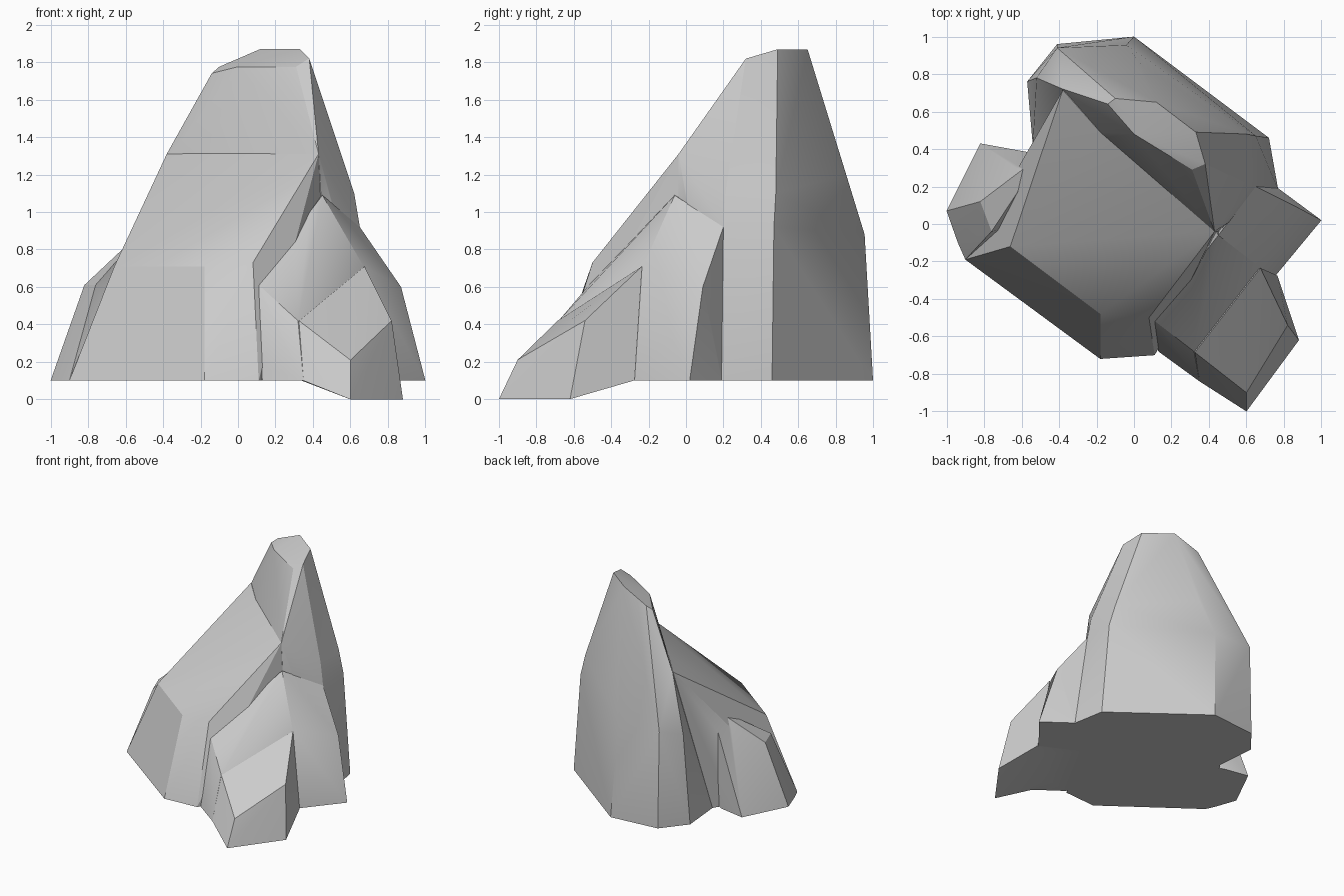
import bpy, bmesh
from math import radians

FLOOR = 0.1


def hull(name, upper, base):
    """Faceted boulder: convex skin around upper corners and a footprint on the floor."""
    bm = bmesh.new()
    for p in upper + [(x, y, FLOOR) for x, y in base]:
        bm.verts.new(p)
    res = bmesh.ops.convex_hull(bm, input=bm.verts[:])
    junk = {g for g in res["geom_interior"] + res["geom_unused"] if isinstance(g, bmesh.types.BMVert)}
    bmesh.ops.delete(bm, geom=list(junk), context='VERTS')
    bmesh.ops.recalc_face_normals(bm, faces=bm.faces[:])
    me = bpy.data.meshes.new(name)
    bm.to_mesh(me)
    bm.free()
    ob = bpy.data.objects.new(name, me)
    bpy.context.collection.objects.link(ob)
    return ob


# tall spire at the back
rock = hull("rock", [
    (0.12, 0.65, 1.87), (0.33, 0.49, 1.87), (0.38, 0.32, 1.82), (0.31, 0.29, 1.775),
    (0.0, 0.48, 1.775), (-0.10, 0.67, 1.775), (-0.14, 0.64, 1.74),
    (0.43, -0.04, 1.31), (-0.18, 0.49, 1.31), (-0.38, 0.72, 1.31),
    (0.62, 0.21, 1.10), (0.60, 0.48, 1.10), (0.65, 0.20, 0.92), (0.65, 0.47, 0.92),
    (0.04, 0.85, 1.20), (-0.04, 0.955, 0.88), (-0.41, 0.94, 0.90), (-0.52, 0.78, 0.85)],
    [(0.77, 0.18), (0.72, 0.46), (0.0, 1.0), (-0.41, 0.96), (-0.57, 0.76),
     (-0.54, 0.42), (0.50, -0.04)])

# sloping front slab
slope = hull("front_slab", [
    (0.43, -0.04, 1.31), (-0.18, 0.49, 1.312), (-0.38, 0.715, 1.31), (-0.48, 0.42, 1.06),
    (-0.66, -0.12, 0.71), (-0.18, -0.48, 0.71), (0.08, -0.50, 0.73)],
    [(-0.90, -0.19), (-0.18, -0.72), (0.11, -0.70), (0.12, -0.53), (0.50, 0.0),
     (0.3, 0.5), (-0.54, 0.42)])

# right shoulder
shoulder = hull("right_shoulder", [
    (0.45, -0.06, 1.09), (0.65, 0.20, 0.92), (0.87, 0.09, 0.60), (0.67, -0.23, 0.71)],
    [(1.0, 0.02), (0.77, 0.19), (0.76, -0.27), (0.40, -0.10), (0.40, 0.15)])

# upper step of the boulder at front right
step = hull("front_upper_step", [
    (0.45, -0.06, 1.09), (0.28, -0.28, 0.86), (0.10, -0.51, 0.62), (0.67, -0.23, 0.71),
    (0.32, -0.68, 0.42), (0.41, 0.01, 1.05)],
    [(0.105, -0.52), (0.13, -0.68), (0.35, -0.84), (0.76, -0.27), (0.48, 0.05)])

# lower step, its toe reaching down to z = 0
toe = hull("front_lower_step", [
    (0.675, -0.235, 0.71), (0.325, -0.685, 0.42), (0.82, -0.54, 0.42), (0.60, -0.90, 0.21),
    (0.60, -1.0, 0.0), (0.88, -0.62, 0.0), (0.55, -0.3, 0.55), (0.3, -0.6, 0.38)],
    [(0.35, -0.84), (0.765, -0.275), (0.6, -0.3), (0.34, -0.64)])

# small boulder on the left
left = hull("left_boulder", [
    (-0.82, 0.12, 0.61), (-0.76, -0.04, 0.61), (-0.63, 0.30, 0.74), (-0.49, 0.37, 0.92)],
    [(-1.0, 0.07), (-0.94, -0.10), (-0.90, -0.19), (-0.82, 0.43), (-0.60, 0.39), (-0.45, 0.30),
     (-0.55, 0.0)])

# fuse everything into one rock
parts = (slope, shoulder, step, toe, left)
for part in parts:
    mod = rock.modifiers.new(part.name, 'BOOLEAN')
    mod.operation = 'UNION'
    mod.solver = 'EXACT'
    mod.object = part
bpy.context.view_layer.objects.active = rock
rock.select_set(True)
for mod in list(rock.modifiers):
    bpy.ops.object.modifier_apply(modifier=mod.name)
for part in parts:
    bpy.data.objects.remove(part)
bpy.ops.object.shade_smooth_by_angle(angle=radians(25))
